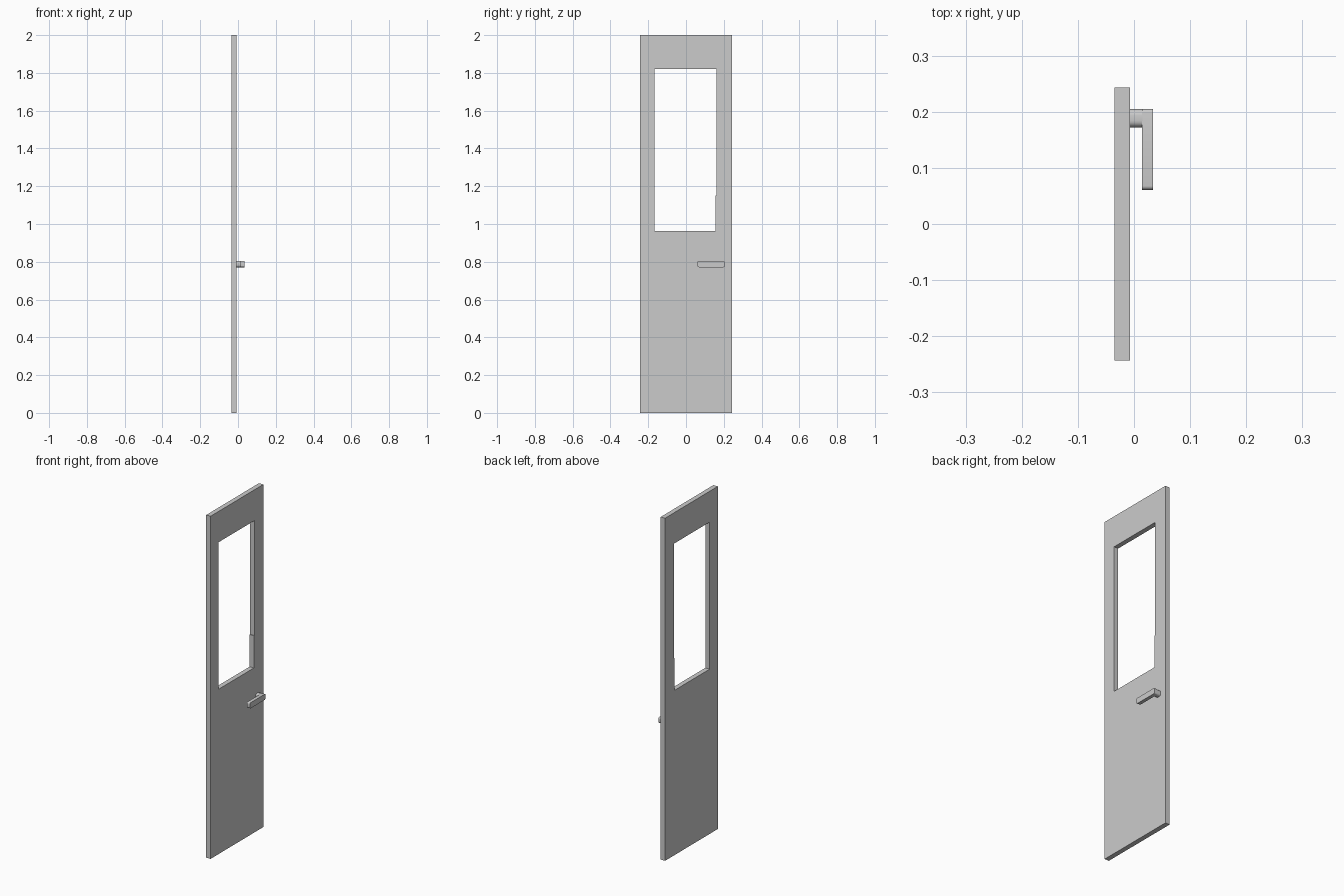
import bpy
from math import radians, cos, sin, pi

if "Cube" in bpy.data.objects:
    bpy.data.objects.remove(bpy.data.objects["Cube"])


def extrude_yz(name, loops, x0, x1, smooth=False):
    """Extrude closed (y, z) outlines along x; inner outlines become holes."""
    curve = bpy.data.curves.new(name, 'CURVE')
    curve.dimensions = '2D'
    curve.fill_mode = 'BOTH'
    curve.extrude = (x1 - x0) / 2
    for pts in loops:
        s = curve.splines.new('POLY')
        s.points.add(len(pts) - 1)
        for p, (y, z) in zip(s.points, pts):
            p.co = (y, z, 0, 1)
        s.use_cyclic_u = True
    ob = bpy.data.objects.new(name, curve)
    bpy.context.collection.objects.link(ob)
    ob.rotation_euler = (radians(90), 0, radians(90))
    ob.location.x = (x0 + x1) / 2
    bpy.ops.object.select_all(action='DESELECT')
    ob.select_set(True)
    bpy.context.view_layer.objects.active = ob
    bpy.ops.object.convert(target='MESH')
    ob = bpy.context.object
    ob.name = name
    if smooth:
        bpy.ops.object.shade_smooth_by_angle(angle=radians(35))
    else:
        bpy.ops.object.shade_flat()
    return ob


def rounded_rect(y0, y1, z0, z1, r, n=5):
    corners = [(y1 - r, z1 - r), (y0 + r, z1 - r), (y0 + r, z0 + r), (y1 - r, z0 + r)]
    return [(cy + r * cos((q + i / n) * pi / 2), cz + r * sin((q + i / n) * pi / 2))
            for q, (cy, cz) in enumerate(corners) for i in range(n + 1)]


# Door leaf with window opening (small step on the latch side)
leaf = [(-0.243, 0), (0.243, 0), (0.243, 2), (-0.243, 2)]
window = [(-0.168, 0.962), (0.156, 0.962), (0.156, 1.15),
          (0.161, 1.15), (0.161, 1.82), (-0.168, 1.82)]
extrude_yz("door_leaf", [leaf, window], -0.035, -0.007)

# Handle: stem standing off the door and a horizontal lever
extrude_yz("handle_stem", [rounded_rect(0.172, 0.205, 0.771, 0.804, 0.012)],
           -0.008, 0.015, smooth=True)
extrude_yz("handle_lever", [rounded_rect(0.061, 0.205, 0.771, 0.804, 0.007)],
           0.014, 0.034, smooth=True)
